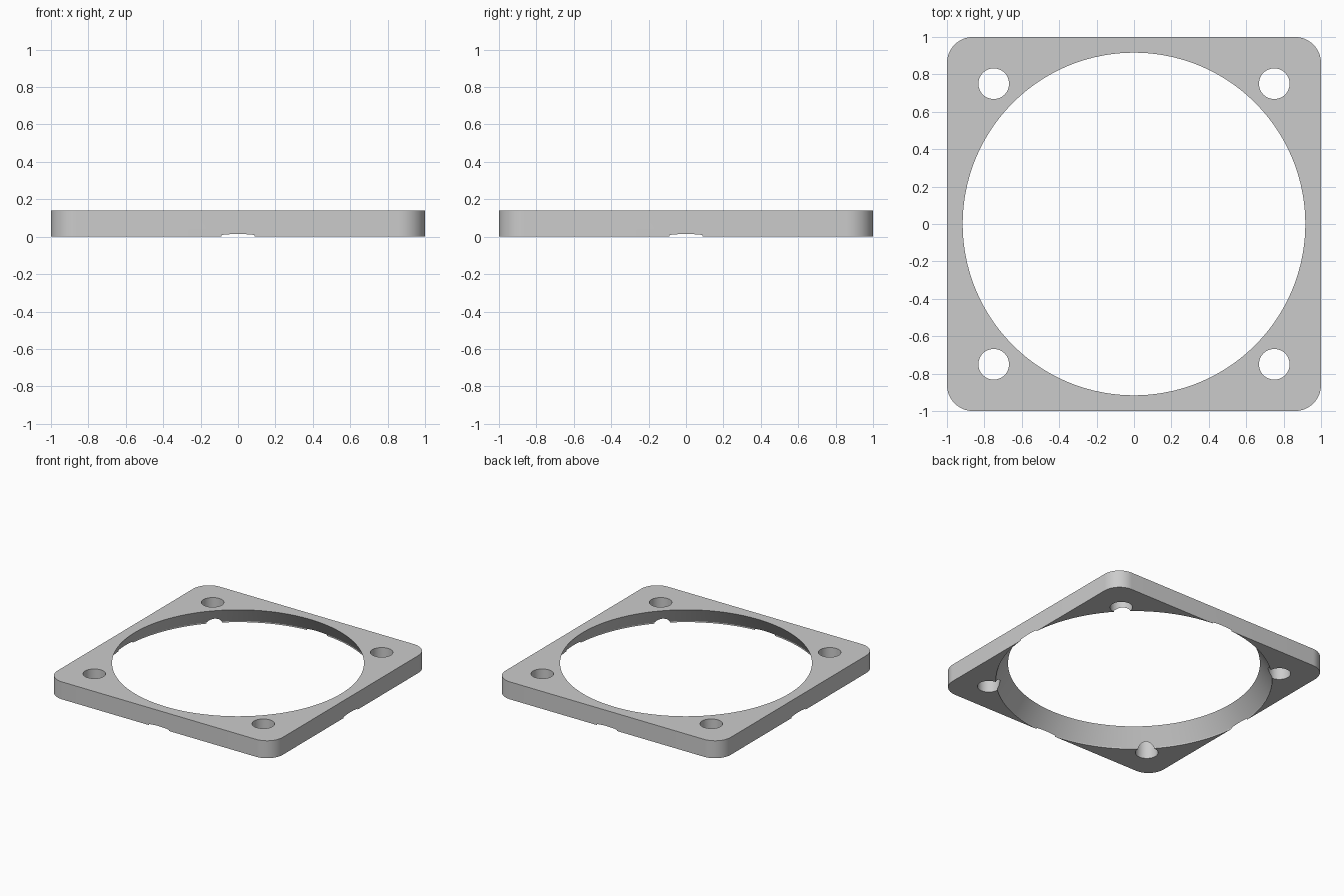
import bpy
import bmesh
import math

if "Cube" in bpy.data.objects:
    bpy.data.objects.remove(bpy.data.objects["Cube"], do_unlink=True)

HEIGHT = 0.14
CORNER = 0.14
HOLE_POS, HOLE_R = 0.75, 0.082

grey = bpy.data.materials.new("plain grey")
grey.use_nodes = True
colour = (0.6, 0.6, 0.6, 1)
grey.diffuse_color = colour
grey.node_tree.nodes["Principled BSDF"].inputs["Base Color"].default_value = colour


def ring(radius, count):
    return [(radius * math.cos(math.tau * i / count),
             radius * math.sin(math.tau * i / count)) for i in range(count)]


def loft(name, sections):
    """Solid through a stack of (outline, z) sections with equal point counts."""
    bm = bmesh.new()
    loops = [[bm.verts.new((x, y, z)) for x, y in outline] for outline, z in sections]
    for low, high in zip(loops, loops[1:]):
        for i in range(len(low)):
            j = (i + 1) % len(low)
            bm.faces.new((low[i], low[j], high[j], high[i]))
    bm.faces.new(loops[0][::-1])
    bm.faces.new(loops[-1])
    mesh = bpy.data.meshes.new(name)
    bm.to_mesh(mesh)
    bm.free()
    obj = bpy.data.objects.new(name, mesh)
    bpy.context.collection.objects.link(obj)
    mesh.materials.append(grey)
    return obj


# Square plate with rounded corners
outline = []
steps = 16
for quarter in range(4):
    mid = math.pi / 4 + quarter * math.pi / 2
    cx = math.copysign(1 - CORNER, math.cos(mid))
    cy = math.copysign(1 - CORNER, math.sin(mid))
    for s in range(steps + 1):
        a = quarter * math.pi / 2 + s / steps * math.pi / 2
        outline.append((cx + CORNER * math.cos(a), cy + CORNER * math.sin(a)))
plate = loft("mounting_plate", [(outline, 0), (outline, HEIGHT)])

# Flared bore: short straight lip at the bottom, then a cone narrowing upwards
top_r, lip_r, lip_z = 0.916, 1.004, 0.009
over = 0.05
slope = (lip_r - top_r) / (HEIGHT - lip_z)
cutters = [loft("bore_cutter", [
    (ring(lip_r, 160), -over),
    (ring(lip_r, 160), lip_z),
    (ring(top_r - slope * over, 160), HEIGHT + over)])]

# Four screw holes
for sx in (-1, 1):
    for sy in (-1, 1):
        circle = [(x + sx * HOLE_POS, y + sy * HOLE_POS) for x, y in ring(HOLE_R, 48)]
        cutters.append(loft("screw_hole_cutter", [(circle, -over), (circle, HEIGHT + over)]))

bpy.context.view_layer.objects.active = plate
plate.select_set(True)
for cutter in cutters:
    mod = plate.modifiers.new("cut", 'BOOLEAN')
    mod.operation = 'DIFFERENCE'
    mod.solver = 'EXACT'
    mod.object = cutter
    bpy.ops.object.modifier_apply(modifier=mod.name)
    bpy.data.objects.remove(cutter, do_unlink=True)

bpy.ops.object.select_all(action='DESELECT')
plate.select_set(True)
bpy.ops.object.shade_smooth_by_angle(angle=math.radians(25))
